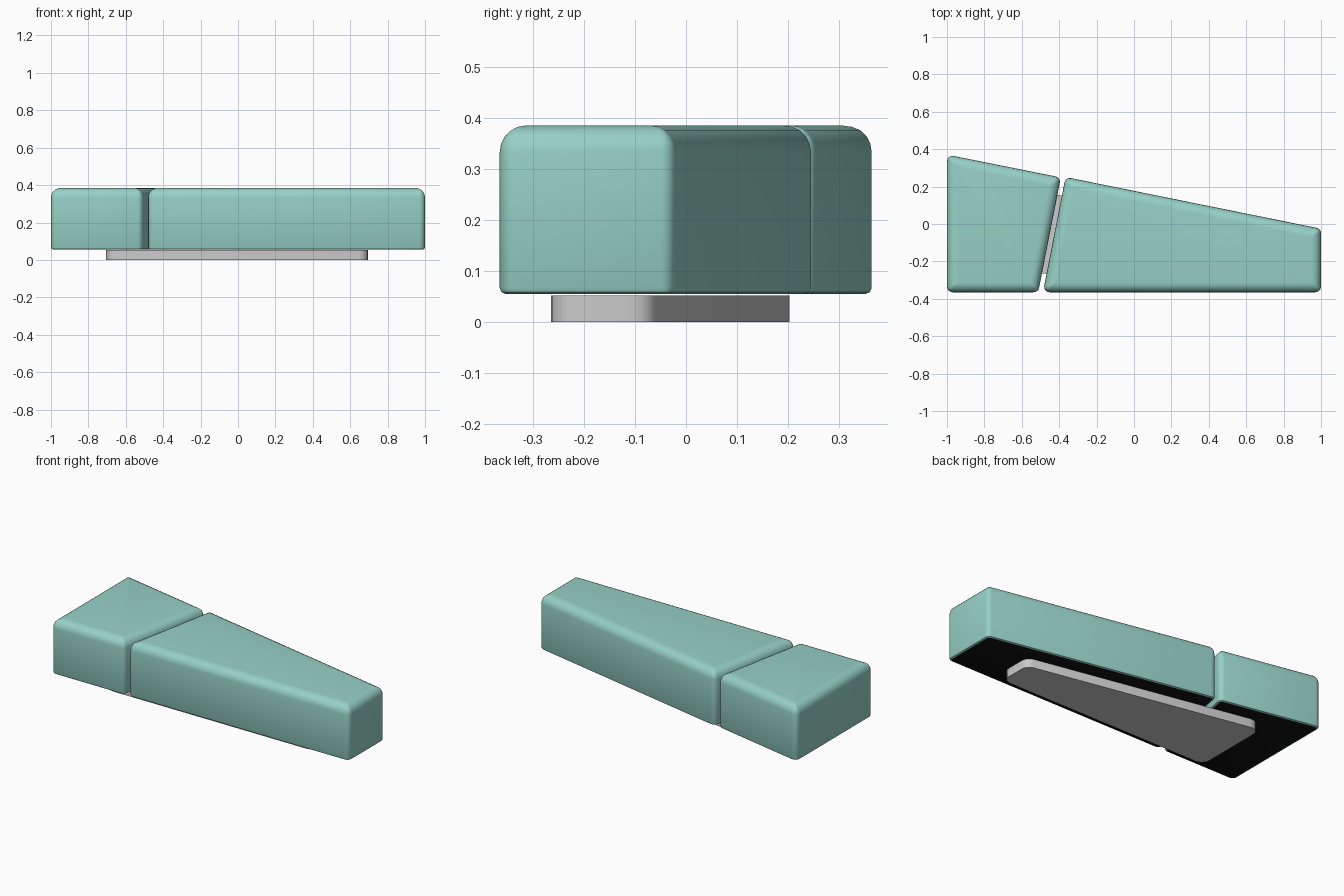
import bpy, bmesh
from math import pi, sin, cos, tan
from mathutils import Vector

if "Cube" in bpy.data.objects:
    bpy.data.objects.remove(bpy.data.objects["Cube"])


def material(name, rgb):
    m = bpy.data.materials.new(name)
    m.diffuse_color = (*rgb, 1)
    m.use_nodes = True
    m.node_tree.nodes["Principled BSDF"].inputs["Base Color"].default_value = m.diffuse_color
    return m


def outline(corners, inset, radius, steps=4):
    """Counter-clockwise polygon, moved inward and with rounded corners."""
    pts = []
    n = len(corners)
    for i in range(n):
        p = Vector(corners[i])
        a = (Vector(corners[i - 1]) - p).normalized()
        b = (Vector(corners[(i + 1) % n]) - p).normalized()
        half = a.angle(b) / 2
        mid = (a + b).normalized()
        p = p + mid * (inset / sin(half))
        centre = p + mid * (radius / sin(half))
        start = p + a * (radius / tan(half)) - centre
        turn = pi - 2 * half
        for k in range(steps + 1):
            t = turn * k / steps
            pts.append(centre + Vector((start.x * cos(t) - start.y * sin(t),
                                        start.x * sin(t) + start.y * cos(t))))
    return pts


def slab(name, corners, profile, radius, mats=()):
    """Loft rounded outlines through (inset, height) pairs and cap both ends."""
    bm = bmesh.new()
    rings = []
    for inset, z in profile:
        r = max(radius - inset, 0.008)
        rings.append([bm.verts.new((p.x, p.y, z)) for p in outline(corners, inset, r)])
    for lo, hi in zip(rings, rings[1:]):
        n = len(lo)
        for i in range(n):
            j = (i + 1) % n
            bm.faces.new((lo[i], lo[j], hi[j], hi[i]))
    bm.faces.new(rings[-1])
    bottom = bm.faces.new(rings[0][::-1])
    if len(mats) > 1:
        bottom.material_index = 1
    me = bpy.data.meshes.new(name)
    bm.to_mesh(me)
    bm.free()
    for m in mats:
        me.materials.append(m)
    ob = bpy.data.objects.new(name, me)
    bpy.context.collection.objects.link(ob)
    bpy.context.view_layer.objects.active = ob
    ob.select_set(True)
    bpy.ops.object.shade_smooth_by_angle(angle=pi / 6)
    ob.select_set(False)
    return ob


fabric = material("teal_fabric", (0.31, 0.64, 0.57))
lining = material("black_lining", (0.005, 0.005, 0.005))

# Cushion side profile: small bottom rounding, larger top rounding
R, r, TOP, BOTTOM = 0.052, 0.012, 0.385, 0.055
profile = [(r * (1 - sin(t)), BOTTOM + r * (1 - cos(t))) for t in (0, pi / 4, pi / 2)]
profile += [(R * (1 - cos(k * pi / 10)), TOP - R + R * sin(k * pi / 10)) for k in range(6)]

# Two wedge-shaped seat cushions separated by a slanted gap
slab("short_cushion", [(-1, -0.365), (-0.512, -0.365), (-0.391, 0.249), (-1, 0.371)],
     profile, 0.03, (fabric, lining))
slab("long_cushion", [(-0.487, -0.365), (1, -0.365), (1, -0.025), (-0.366, 0.251)],
     profile, 0.03, (fabric, lining))

# Recessed tapered plinth
slab("plinth", [(-0.705, -0.265), (0.695, -0.265), (0.695, -0.064), (-0.705, 0.215)],
     [(0, 0), (0, 0.052)], 0.05)
